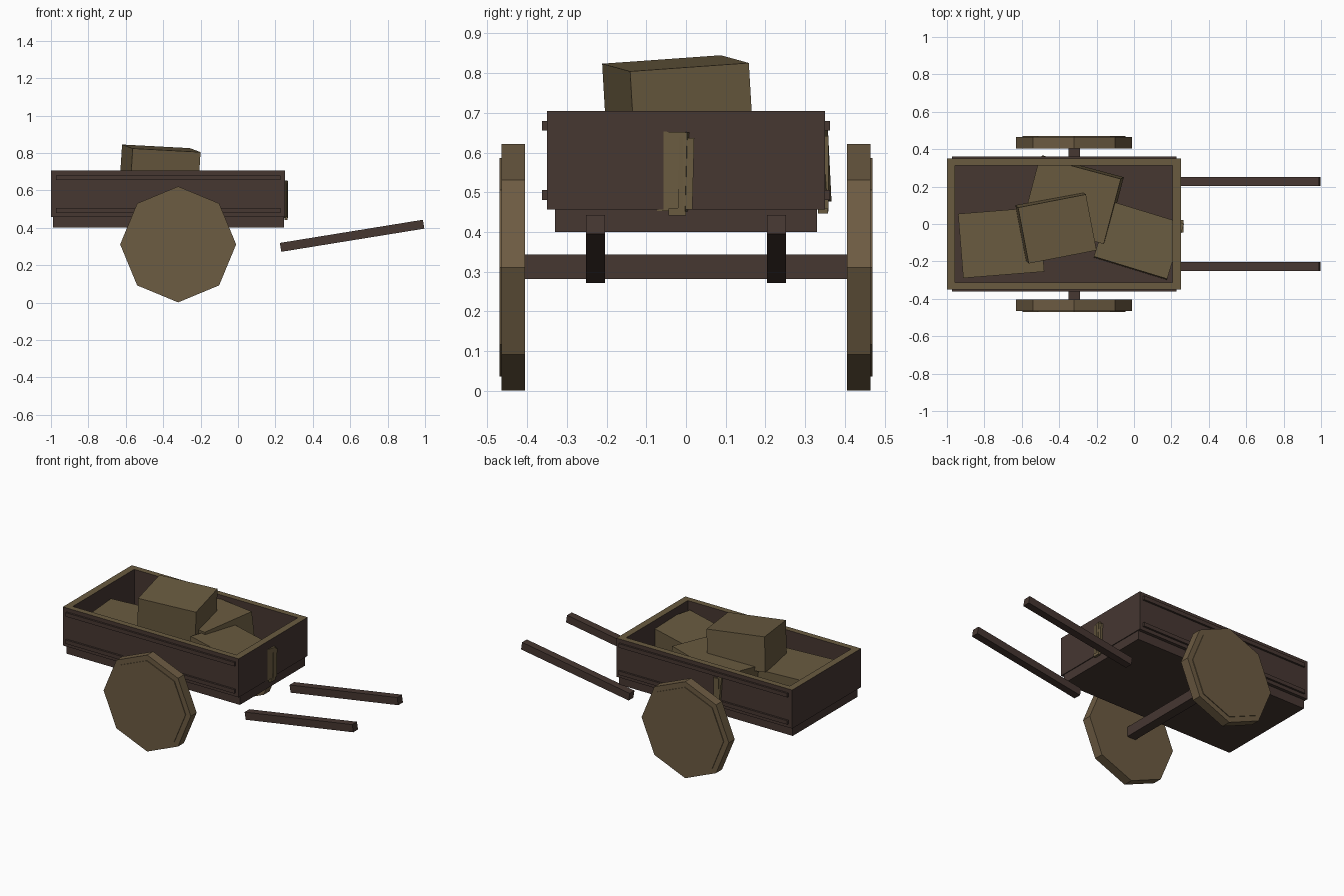
import bpy, bmesh, math
from mathutils import Vector, Matrix, Euler

if "Cube" in bpy.data.objects:
    bpy.data.objects.remove(bpy.data.objects["Cube"])


def material(name, rgb):
    m = bpy.data.materials.new(name)
    m.diffuse_color = (*rgb, 1)
    m.use_nodes = True
    m.node_tree.nodes["Principled BSDF"].inputs["Base Color"].default_value = m.diffuse_color
    return m


DARK = material("dark_brown_wood", (0.061, 0.038, 0.031))
TAN = material("tan_wood", (0.142, 0.104, 0.051))
WHEEL = material("wheel_wood", (0.152, 0.106, 0.055))


def finish(name, bm, mats):
    me = bpy.data.meshes.new(name)
    bm.to_mesh(me)
    bm.free()
    for m in mats:
        me.materials.append(m)
    ob = bpy.data.objects.new(name, me)
    bpy.context.collection.objects.link(ob)
    return ob


def box(name, centre, size, mat, rot=(0, 0, 0), top=None):
    """Box with rotation in degrees; 'top' colours the upward face."""
    bm = bmesh.new()
    bmesh.ops.create_cube(bm, size=1, matrix=Matrix.Diagonal((*size, 1)))
    bm.normal_update()
    if top:
        for f in bm.faces:
            f.material_index = int(f.normal.z > 0.9)
    e = Euler([math.radians(a) for a in rot])
    bm.transform(Matrix.Translation(centre) @ e.to_matrix().to_4x4())
    return finish(name, bm, [mat, top] if top else [mat])


def span(name, lo, hi, mat, top=None):
    lo, hi = Vector(lo), Vector(hi)
    return box(name, (lo + hi) / 2, hi - lo, mat, top=top)


# cart bed: floor and four walls with pale top edges
span("floor", (-0.99, -0.33, 0.40), (0.245, 0.33, 0.46), DARK)
for x, label in ((-0.978, "tail_wall"), (0.228, "front_wall")):
    span(label, (x - 0.022, -0.312, 0.457), (x + 0.022, 0.312, 0.705), DARK, TAN)
for s, label in ((-1, "right"), (1, "left")):
    ya, yb = sorted((s * 0.312, s * 0.35))
    span(label + "_wall", (-1, ya, 0.457), (0.25, yb, 0.705), DARK, TAN)
    # long battens on the outside of the wall
    for z in (0.4925, 0.6675):
        box(label + "_batten", (-0.373, s * 0.355, z), (1.2, 0.014, 0.025), DARK)
    # pull shaft, sloping up to the front
    box(label + "_shaft", (0.61, s * 0.228, 0.357), (0.775, 0.048, 0.048),
        DARK, (0, -9.2, 0))
    # eight-sided wheel with a slightly raised outer face
    bm = bmesh.new()
    for r, y, d in ((0.31, 0.435, 0.06), (0.275, 0.4665, 0.006)):
        bmesh.ops.create_cone(
            bm, cap_ends=True, segments=8, radius1=r, radius2=r, depth=d,
            matrix=Matrix.Translation((-0.32, s * y, 0.311))
            @ Matrix.Rotation(math.pi / 2, 4, 'X'))
    finish(label + "_wheel", bm, [WHEEL])

# axle
span("axle", (-0.35, -0.41, 0.281), (-0.29, 0.41, 0.343), DARK)

# small upright latches with a foot, on the front and on the left side
box("front_latch", (0.257, 0, 0.547), (0.016, 0.037, 0.18), TAN, (-1.5, 0, 0))
box("front_latch_foot", (0.257, -0.022, 0.45), (0.016, 0.045, 0.018), TAN)
box("side_latch", (-0.465, 0.352, 0.547), (0.037, 0.014, 0.19), TAN)
box("side_latch_foot", (-0.443, 0.345, 0.453), (0.045, 0.024, 0.012), TAN)

# load of crates, the last one stacked on top
box("rear_crate", (-0.71, -0.1, 0.535), (0.435, 0.345, 0.17), TAN, (0, 0, 4.6))
box("front_crate", (0.026, -0.088, 0.555), (0.41, 0.31, 0.20), TAN, (-1.5, 0, -17))
box("middle_crate", (-0.325, 0.13, 0.575), (0.45, 0.36, 0.19), TAN, (4, -4, -15))
box("top_crate", (-0.417, -0.02, 0.715), (0.37, 0.305, 0.22), TAN, (4, 3, 11))
